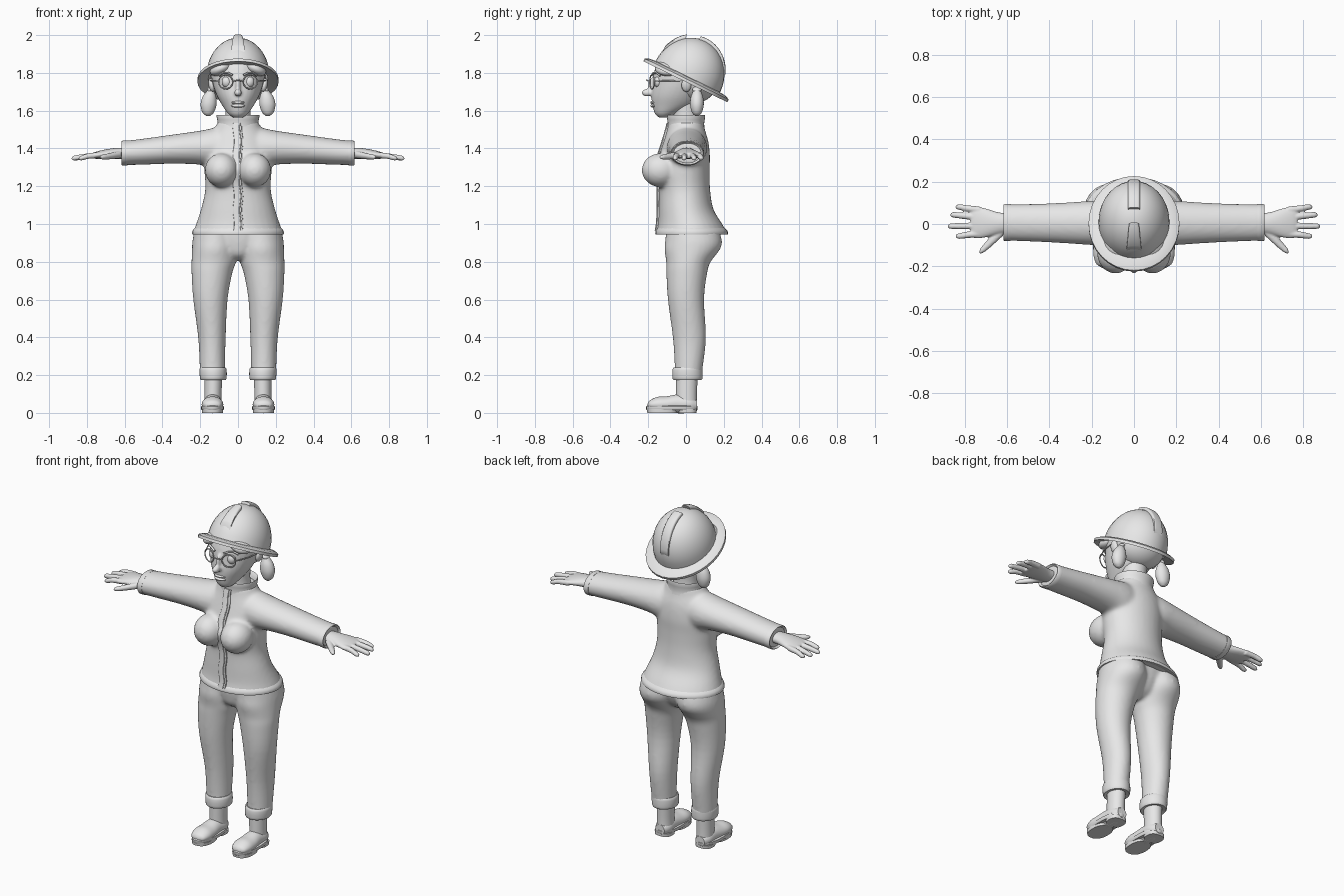
import bpy, bmesh, math
from mathutils import Matrix, Vector
from mathutils.bvhtree import BVHTree

if "Cube" in bpy.data.objects:
    bpy.data.objects.remove(bpy.data.objects["Cube"])

grey = bpy.data.materials.new("plain grey")
grey.use_nodes = True
grey.diffuse_color = (0.8, 0.8, 0.8, 1)
grey.node_tree.nodes["Principled BSDF"].inputs["Base Color"].default_value = (0.8, 0.8, 0.8, 1)


def finish(name, bm):
    me = bpy.data.meshes.new(name)
    bmesh.ops.recalc_face_normals(bm, faces=bm.faces)
    bm.to_mesh(me)
    bm.free()
    ob = bpy.data.objects.new(name, me)
    bpy.context.scene.collection.objects.link(ob)
    return ob


def bake(ob):
    dg = bpy.context.evaluated_depsgraph_get()
    me = bpy.data.meshes.new_from_object(ob.evaluated_get(dg))
    ob.modifiers.clear()
    ob.data = me
    return ob


def mirror(ob):
    mod = ob.modifiers.new("Mirror", "MIRROR")
    mod.use_mirror_merge = False
    return bake(ob)


def spline(rings, steps):
    """Smoothly interpolate between rings."""
    out = []
    last = len(rings) - 1
    for i in range(last):
        a, b, c, d = (rings[max(0, min(last, j))] for j in (i - 1, i, i + 1, i + 2))
        for s in range(steps):
            t = s / steps
            out.append([q + 0.5 * t * (r - p + t * (2*p - 5*q + 4*r - w + t * (3*(q - r) + w - p)))
                        for p, q, r, w in zip(a, b, c, d)])
    return out + [list(rings[-1])]


def loft(name, rings, axis="z", n=32, steps=4, caps=True, k=1.0):
    """Rings are (position along axis, centre u, centre v, radius u, radius v)."""
    bm = bmesh.new()
    loops = []
    for t, u, v, ru, rv in spline(rings, steps):
        loop = []
        for i in range(n):
            a = 2 * math.pi * i / n
            c, s = math.cos(a), math.sin(a)
            pu = u + max(ru, 0.001) * math.copysign(abs(c) ** k, c)
            pv = v + max(rv, 0.001) * math.copysign(abs(s) ** k, s)
            co = {"x": (t, pu, pv), "y": (pu, t, pv), "z": (pu, pv, t)}[axis]
            loop.append(bm.verts.new(co))
        loops.append(loop)
    for a, b in zip(loops, loops[1:]):
        for i in range(n):
            j = (i + 1) % n
            bm.faces.new((a[i], a[j], b[j], b[i]))
    if caps:
        bm.faces.new(loops[0])
        bm.faces.new(loops[-1])
    return finish(name, bm)


def ball(name, loc, radii, turn=0.0):
    bm = bmesh.new()
    mat = Matrix.Translation(loc) @ Matrix.Rotation(turn, 4, "Y") @ Matrix.Diagonal((*radii, 1))
    bmesh.ops.create_uvsphere(bm, u_segments=24, v_segments=16, radius=1, matrix=mat)
    return finish(name, bm)


def tube(name, points, radius, closed=False):
    cu = bpy.data.curves.new(name, "CURVE")
    cu.dimensions = "3D"
    cu.bevel_depth = radius
    cu.bevel_resolution = 2
    cu.use_fill_caps = True
    sp = cu.splines.new("POLY")
    sp.points.add(len(points) - 1)
    for p, co in zip(sp.points, points):
        p.co = (*co, 1)
    sp.use_cyclic_u = closed
    src = bpy.data.objects.new(name + "_path", cu)
    bpy.context.scene.collection.objects.link(src)
    me = bpy.data.meshes.new_from_object(src.evaluated_get(bpy.context.evaluated_depsgraph_get()))
    bpy.data.objects.remove(src)
    ob = bpy.data.objects.new(name, me)
    bpy.context.scene.collection.objects.link(ob)
    return ob


def fuse(name, parts, voxel, smooth):
    """Merge closed parts into one smooth skin."""
    bm = bmesh.new()
    for p in parts:
        bm.from_mesh(p.data)
        bpy.data.objects.remove(p)
    ob = finish(name, bm)
    rm = ob.modifiers.new("Remesh", "REMESH")
    rm.mode = "VOXEL"
    rm.voxel_size = voxel
    if smooth:
        sm = ob.modifiers.new("Smooth", "SMOOTH")
        sm.factor = 0.5
        sm.iterations = smooth
    return bake(ob)


# Jacket: body, bust and sleeves in one skin
body = loft("body", [(.955, 0, .03, .238, .188), (1.0, 0, .022, .222, .17), (1.08, 0, 0, .196, .145),
                     (1.18, 0, -.008, .174, .136), (1.28, 0, -.015, .178, .14),
                     (1.36, 0, -.008, .18, .135), (1.44, 0, 0, .165, .118),
                     (1.5, 0, 0, .128, .1), (1.545, 0, 0, .105, .092)])
bust = mirror(ball("bust", (.088, -.135, 1.285), (.088, .1, .09)))
sleeve = mirror(loft("sleeve", [(.03, 0, 1.4, .1, .112), (.12, .005, 1.402, .106, .108),
                                (.2, .005, 1.404, .105, .09), (.35, .005, 1.396, .095, .077),
                                (.5, .006, 1.383, .089, .069), (.61, .007, 1.375, .086, .064)], "x"))
jacket = fuse("jacket", [body, bust, sleeve], .011, 8)
mirror(loft("sleeve_cuff", [(.585, .007, 1.376, .087, .066), (.612, .007, 1.375, .088, .066),
                            (.618, .007, 1.375, .083, .061), (.605, .007, 1.375, .07, .05)], "x", steps=1))
loft("jacket_hem", [(.96, 0, .03, .2, .15), (.945, 0, .03, .236, .186), (.95, 0, .03, .243, .193),
                    (.968, 0, .029, .239, .188), (.985, 0, .025, .22, .17)], steps=2)
loft("collar", [(1.5, 0, 0, .118, .1), (1.53, 0, 0, .107, .096), (1.57, 0, 0, .114, .102),
                (1.575, 0, 0, .108, .096), (1.53, 0, 0, .09, .08)], steps=2, caps=False)

# Front flap follows the jacket surface
bm = bmesh.new()
bm.from_mesh(jacket.data)
tree = BVHTree.FromBMesh(bm)
bm.free()
flap = []
for i in range(20):
    z = .965 + i * .03
    hit = tree.ray_cast(Vector((0, -1, z)), Vector((0, 1, 0)))[0]
    y = hit.y if hit else -.09
    flap.append((z, .004 * math.sin(i * 1.3), y, .024, .009))
loft("front_flap", flap, n=16, steps=2, k=.5)
tube("zip_line", [(u + .012, y - .009, z) for z, u, y, _, _ in flap], .003)

# Trousers
leg = mirror(loft("leg", [(.97, .115, .035, .115, .14), (.91, .12, .04, .121, .15), (.865, .123, .033, .121, .147),
                          (.8, .128, .013, .118, .118), (.74, .138, .004, .108, .108),
                          (.6, .146, 0, .091, .096), (.4, .138, .018, .073, .088),
                          (.25, .136, .015, .067, .075), (.19, .135, .01, .065, .072)]))
pelvis = loft("pelvis", [(.97, 0, .03, .2, .135), (.9, 0, .025, .17, .125),
                         (.84, 0, .015, .1, .1), (.81, 0, .01, .05, .06)])
fuse("trousers", [leg, pelvis], .01, 7)
mirror(loft("trouser_cuff", [(.18, .131, .008, .05, .055), (.175, .131, .008, .066, .075),
                             (.19, .131, .008, .071, .08), (.225, .132, .008, .072, .08),
                             (.24, .133, .01, .067, .075), (.235, .133, .01, .05, .06)], steps=2))

# Ankles and shoes
mirror(loft("ankle", [(.03, .132, .003, .046, .056), (.1, .132, .003, .045, .055), (.2, .13, .005, .047, .057)]))
mirror(loft("shoe_upper", [(-.203, .135, .04, .015, .01), (-.19, .135, .043, .042, .024),
                           (-.15, .135, .045, .056, .04), (-.1, .135, .045, .056, .043),
                           (-.04, .134, .048, .05, .05), (.02, .133, .045, .048, .045),
                           (.058, .133, .04, .03, .03)], "y"))
mirror(loft("shoe_welt", [(.014, .135, -.075, .056, .132), (.018, .135, -.075, .06, .136),
                          (.034, .135, -.075, .06, .136), (.038, .135, -.075, .055, .131)], steps=1, k=.85))
mirror(loft("shoe_sole", [(0, .135, -.125, .055, .08), (.02, .135, -.125, .057, .083)], steps=1, k=.85))
mirror(loft("shoe_heel", [(0, .135, .008, .05, .048), (.02, .135, .008, .052, .05)], steps=1, k=.75))

# Hands
parts = [loft("palm", [(.58, .005, 1.374, .044, .03), (.64, .003, 1.373, .052, .03), (.7, .005, 1.37, .068, .025),
                       (.75, .008, 1.364, .076, .019), (.772, .01, 1.361, .068, .013)], "x")]
for y0, y1, tip in ((.067, .08, .845), (.031, .043, .87), (-.009, -.01, .882), (-.046, -.057, .845)):
    parts.append(loft("finger", [(.73, y0, 1.365, .016, .016), (.79, (y0 + y1) / 2, 1.36, .0155, .015),
                                 (tip - .02, y1, 1.35, .0135, .0135), (tip - .005, y1, 1.347, .009, .009),
                                 (tip, y1, 1.346, .002, .002)], "x", n=16))
parts.append(loft("thumb", [(.62, -.03, 1.368, .026, .02), (.66, -.065, 1.362, .028, .018),
                            (.7, -.105, 1.356, .022, .015), (.725, -.127, 1.354, .014, .011),
                            (.732, -.133, 1.354, .003, .003)], "x", n=16))
mirror(fuse("hand", parts, .005, 2))

# Head, neck and face
loft("neck", [(1.5, 0, .005, .078, .075), (1.57, 0, 0, .066, .068), (1.67, 0, 0, .07, .075)])
skull = loft("skull", [(1.563, 0, -.115, .025, .028), (1.585, 0, -.105, .053, .06), (1.63, 0, -.065, .085, .113),
                       (1.68, 0, -.043, .112, .14), (1.74, 0, -.02, .133, .157), (1.8, 0, 0, .143, .17),
                       (1.87, 0, .012, .135, .155), (1.93, 0, .02, .1, .11), (1.96, 0, .02, .04, .04)])
nose = ball("nose_tip", (0, -.205, 1.695), (.02, .03, .02))
bridge = ball("nose_bridge", (0, -.178, 1.73), (.014, .025, .045))
fuse("head", [skull, nose, bridge], .007, 4)
mirror(ball("ear", (.14, .002, 1.735), (.016, .026, .036), .2))
mirror(ball("eye", (.06, -.148, 1.752), (.026, .022, .029)))
mirror(tube("eyebrow", [(.03, -.18, 1.788), (.055, -.172, 1.8), (.08, -.155, 1.8), (.1, -.138, 1.785)], .006))
for name, z, h in (("upper_lip", 1.643, .009), ("lower_lip", 1.626, .01)):
    ball(name, (0, -.17, z), (.036, .019, h))

# Glasses
ring = [(.065 + .037 * math.cos(a * math.pi / 12), -.18 + .012 * math.cos(a * math.pi / 12),
         1.752 + .037 * math.sin(a * math.pi / 12)) for a in range(24)]
mirror(tube("glasses_rim", ring, .0035, True))
mirror(tube("glasses_arm", [(.102, -.168, 1.757), (.135, -.09, 1.758), (.147, .005, 1.76)], .0035))
tube("glasses_bridge", [(-.028, -.192, 1.755), (0, -.21, 1.762), (.028, -.192, 1.755)], .0035)

# Hair
ball("hair_back", (0, .045, 1.765), (.148, .125, .125))
mirror(ball("fringe", (.088, -.095, 1.825), (.065, .07, .035), .45))
mirror(loft("pigtail", [(1.572, .158, .058, .01, .01), (1.59, .158, .058, .03, .026), (1.63, .156, .058, .042, .036),
                        (1.67, .152, .058, .037, .033), (1.7, .146, .058, .022, .022),
                        (1.72, .135, .058, .014, .014)], n=20))
mirror(ball("hair_tie", (.142, .058, 1.712), (.022, .024, .013), .5))

# Safety helmet, built level and then tilted back
W, L, H = .168, .19, .21
dome = [(H * math.sin(a), 0, 0, W * math.cos(a), L * math.cos(a))
        for a in (math.radians(90 - 9 * i) for i in range(11))]
brim = [(-.004, 0, 0, .195, .225), (-.014, 0, 0, .215, .248), (-.03, 0, 0, .215, .247),
        (-.022, 0, 0, .19, .22), (-.014, 0, 0, .158, .182), (.06, 0, 0, .15, .172)]
shell = loft("helmet", dome + brim, steps=1, caps=False)


def on_dome(start, end, w0, w1, lift):
    out = []
    for i in range(9):
        a = math.radians(start + (end - start) * i / 8)
        out.append((-L * math.cos(a), 0, H * math.sin(a), w0 + (w1 - w0) * i / 8, lift))
    return out


ridge = loft("helmet_ridge", on_dome(80, 155, .028, .028, .015), "y", n=16, steps=2, k=.5)
badge = loft("helmet_badge", on_dome(20, 58, .036, .024, .022), "y", n=16, steps=2, k=.6)
tilt = Matrix.Translation((0, .01, 1.78)) @ Matrix.Rotation(math.radians(-26), 4, "X")
for ob in (shell, ridge, badge):
    ob.data.transform(tilt)

# Colour and shading for every part
bpy.ops.object.select_all(action="DESELECT")
for ob in bpy.context.scene.objects:
    if ob.type == "MESH":
        ob.data.materials.clear()
        ob.data.materials.append(grey)
        ob.select_set(True)
        bpy.context.view_layer.objects.active = ob
bpy.ops.object.shade_smooth_by_angle(angle=math.radians(45))
